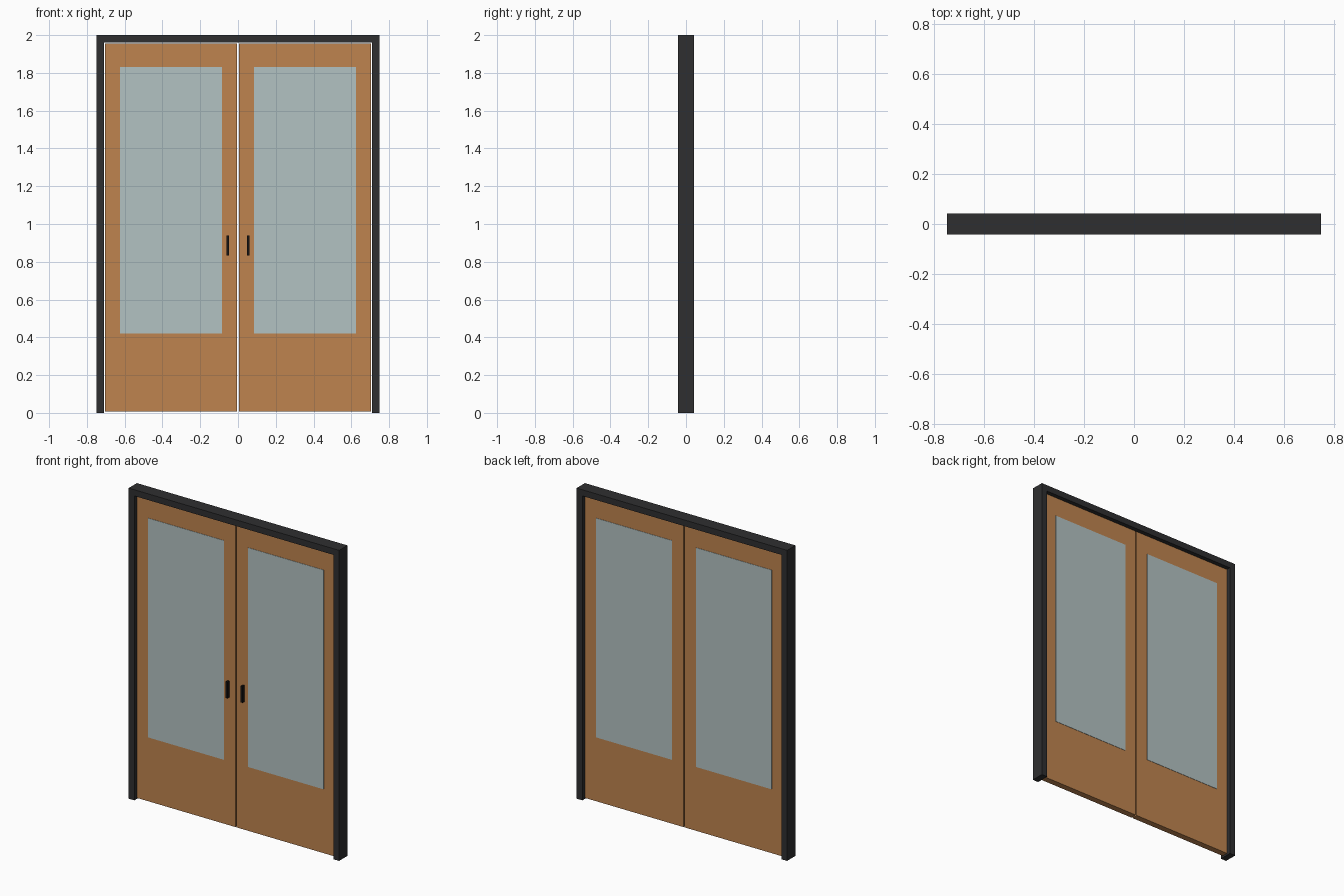
import bpy, bmesh

if "Cube" in bpy.data.objects:
    bpy.data.objects.remove(bpy.data.objects["Cube"])


def material(name, rgb):
    m = bpy.data.materials.new(name)
    m.diffuse_color = (*rgb, 1)
    m.use_nodes = True
    m.node_tree.nodes["Principled BSDF"].inputs["Base Color"].default_value = m.diffuse_color
    return m


WOOD = material("warm wood", (0.52, 0.23, 0.078))
GLASS = material("pale glass", (0.45, 0.54, 0.54))
DARK = material("charcoal frame", (0.028, 0.028, 0.030))
BLACK = material("black handle", (0.008, 0.007, 0.007))


def prism(name, outline, y0, y1, mat):
    """Extrude an x-z outline from y0 to y1."""
    bm = bmesh.new()
    face = bm.faces.new([bm.verts.new((x, y0, z)) for x, z in outline])
    ext = bmesh.ops.extrude_face_region(bm, geom=[face])
    moved = [g for g in ext["geom"] if isinstance(g, bmesh.types.BMVert)]
    bmesh.ops.translate(bm, verts=moved, vec=(0, y1 - y0, 0))
    bmesh.ops.recalc_face_normals(bm, faces=bm.faces)
    me = bpy.data.meshes.new(name)
    bm.to_mesh(me)
    bm.free()
    me.materials.append(mat)
    ob = bpy.data.objects.new(name, me)
    bpy.context.collection.objects.link(ob)
    return ob


def rect(x0, x1, z0, z1):
    return [(x0, z0), (x1, z0), (x1, z1), (x0, z1)]


# Surrounding frame: two jambs and a header, open at the floor
W, H, IN, TOP = 0.75, 2.0, 0.709, 1.96
prism("door_frame", [(-W, 0), (-IN, 0), (-IN, TOP), (IN, TOP),
                     (IN, 0), (W, 0), (W, H), (-W, H)], -0.042, 0.042, DARK)

# Two mirrored leaves, each with a glazed panel and a front pull handle
for side, s in (("left", -1), ("right", 1)):
    prism(side + "_door", rect(s * 0.004, s * 0.705, 0.008, 1.956),
          -0.02, 0.02, WOOD)
    prism(side + "_glass", rect(s * 0.085, s * 0.625, 0.42, 1.832),
          -0.022, 0.022, GLASS)
    prism(side + "_handle", rect(s * 0.047, s * 0.060, 0.832, 0.938),
          -0.040, -0.0195, BLACK)
